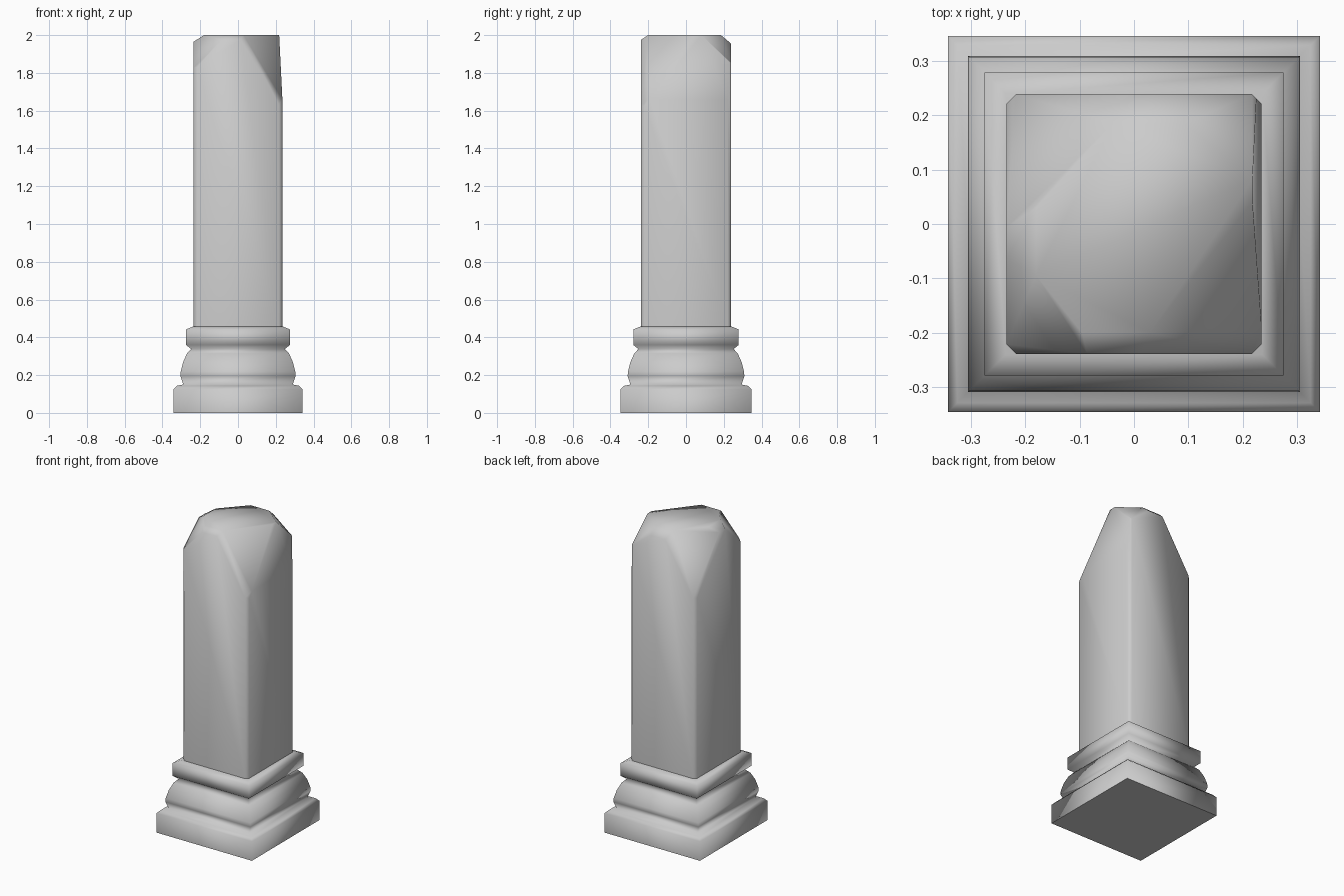
import bpy
import bmesh
from mathutils import Vector

cube = bpy.data.objects.get("Cube")
if cube:
    bpy.data.objects.remove(cube)

stone = bpy.data.materials.new("grey_stone")
stone.use_nodes = True
stone.diffuse_color = (0.6, 0.6, 0.6, 1)
stone.node_tree.nodes["Principled BSDF"].inputs["Base Color"].default_value = (0.6, 0.6, 0.6, 1)


def finish(bm, name):
    """Shade smoothly, keep the horizontal end caps crisp and link the object."""
    bmesh.ops.recalc_face_normals(bm, faces=bm.faces)
    for f in bm.faces:
        f.smooth = True
    for e in bm.edges:
        if any(f.normal.z < -0.99 for f in e.link_faces):
            e.smooth = False
    mesh = bpy.data.meshes.new(name)
    bm.to_mesh(mesh)
    bm.free()
    mesh.materials.append(stone)
    obj = bpy.data.objects.new(name, mesh)
    bpy.context.collection.objects.link(obj)
    return obj


def loft(outlines):
    """Join a stack of equal-sized outlines into a closed solid."""
    bm = bmesh.new()
    rings = [[bm.verts.new(p) for p in ring] for ring in outlines]
    count = len(rings[0])
    for low, high in zip(rings, rings[1:]):
        for i in range(count):
            j = (i + 1) % count
            bm.faces.new((low[i], low[j], high[j], high[i]))
    bm.faces.new(rings[0][::-1])
    bm.faces.new(rings[-1])
    return bm


# Moulded base: half width and height of each square ring
profile = [(0.342, 0), (0.342, 0.125), (0.325, 0.143), (0.29, 0.15), (0.305, 0.195),
           (0.303, 0.22), (0.29, 0.27), (0.27, 0.315), (0.248, 0.338), (0.275, 0.36),
           (0.275, 0.442), (0.236, 0.458)]
corners = [(-1, -1), (1, -1), (1, 1), (-1, 1)]
base = loft([[(sx * w, sy * (w + 0.004), z) for sx, sy in corners] for w, z in profile])
finish(base, "moulded_base")

# Shaft with narrow chamfered corners
W, D, C, TOP = 0.235, 0.239, 0.018, 2.0
outline = [(-W + C, -D), (W - C, -D), (W, -D + C), (W, D - C),
           (W - C, D), (-W + C, D), (-W, D - C), (-W, -D + C)]
shaft = loft([[(x, y, z) for x, y in outline] for z in (0.45, TOP)])


def chip(a, b, c):
    """Slice off the stone outside the plane through three points."""
    a, b, c = Vector(a), Vector(b), Vector(c)
    normal = (b - a).cross(c - a).normalized()
    if normal.dot(a - Vector((0, 0, 1))) < 0:
        normal.negate()
    geom = shaft.verts[:] + shaft.edges[:] + shaft.faces[:]
    bmesh.ops.bisect_plane(shaft, geom=geom, plane_co=a, plane_no=normal, clear_outer=True)
    open_edges = [e for e in shaft.edges if e.is_boundary]
    if open_edges:
        bmesh.ops.holes_fill(shaft, edges=open_edges)


# Broken corners: front right, back left, front left, back right
chip((W, -D, 1.6), (W, 0.01, 1.93), (0.04, -D, 1.93))
chip((-W, D, 1.6), (-0.02, D, 1.95), (-W, -0.01, 1.97))
chip((-W, -D, 1.81), (-W, -0.06, 1.97), (-0.1, -D, 1.96))
chip((W, D, 1.84), (W, 0.1, 1.97), (0.08, D, 1.96))

# Worn upper edges: left, back, front, right
chip((-W, 0, 1.965), (-W, 0.1, 1.965), (-0.18, 0, TOP))
chip((0, D, 1.955), (0.1, D, 1.955), (0, 0.185, TOP))
chip((0, -D, 1.975), (0.1, -D, 1.975), (0, -0.2, TOP))
chip((W, 0, 1.66), (W, 0.1, 1.66), (0.218, 0, TOP))
bmesh.ops.remove_doubles(shaft, verts=shaft.verts, dist=0.002)
finish(shaft, "broken_shaft")
